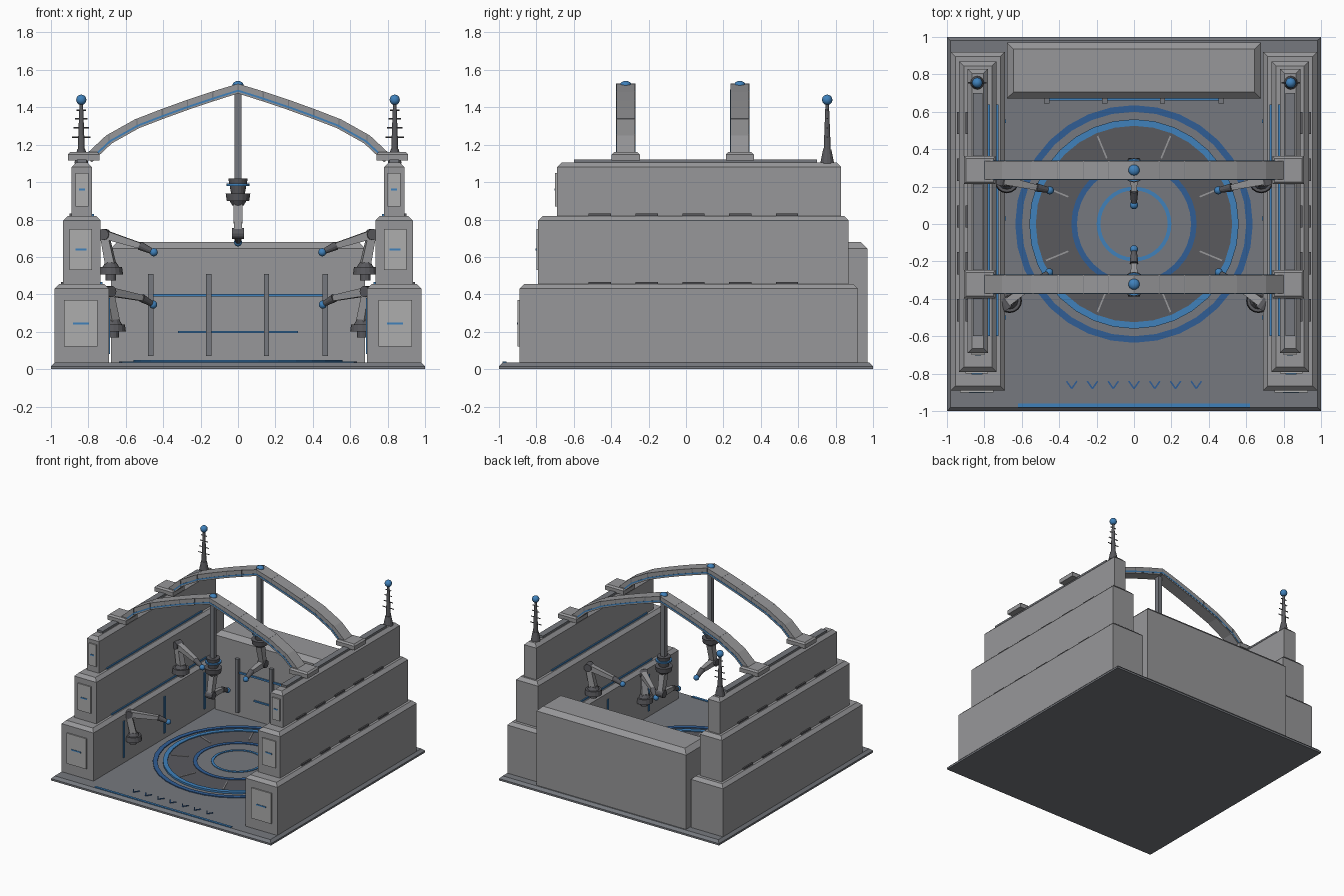
import bpy, bmesh, math
from mathutils import Vector, Matrix

if "Cube" in bpy.data.objects:
    bpy.data.objects.remove(bpy.data.objects["Cube"])


def material(name, rgb):
    m = bpy.data.materials.new(name)
    m.diffuse_color = (*rgb, 1)
    m.use_nodes = True
    m.node_tree.nodes["Principled BSDF"].inputs["Base Color"].default_value = m.diffuse_color
    return m


GREY = material("grey", (0.31, 0.31, 0.32))
LIGHT = material("light_grey", (0.42, 0.42, 0.42))
FLOOR = material("floor_grey", (0.18, 0.19, 0.21))
DARK = material("dark_grey", (0.10, 0.10, 0.11))
BLUE = material("blue", (0.05, 0.22, 0.50))
NAVY = material("deep_blue", (0.03, 0.11, 0.30))


def finish(name, bm, mat, smooth=False):
    bmesh.ops.recalc_face_normals(bm, faces=bm.faces)
    me = bpy.data.meshes.new(name)
    bm.to_mesh(me)
    bm.free()
    me.materials.append(mat)
    for p in me.polygons:
        p.use_smooth = smooth
    ob = bpy.data.objects.new(name, me)
    bpy.context.collection.objects.link(ob)
    return ob


def loft(name, rings, mat, closed=False):
    """Skin a list of equal point loops; cap the ends unless closed."""
    bm = bmesh.new()
    vs = [[bm.verts.new(p) for p in r] for r in rings]
    n = len(vs[0])
    pairs = list(zip(vs, vs[1:])) + ([(vs[-1], vs[0])] if closed else [])
    for a, b in pairs:
        for i in range(n):
            j = (i + 1) % n
            bm.faces.new((a[i], a[j], b[j], b[i]))
    if not closed:
        bm.faces.new(vs[0])
        bm.faces.new(vs[-1])
    return finish(name, bm, mat)


def block(name, x, y, z, mat, c=0):
    """Box given by ranges, with an optional chamfer around its top."""
    x, y = sorted(x), sorted(y)

    def rect(i, h):
        return [(x[0] + i, y[0] + i, h), (x[1] - i, y[0] + i, h),
                (x[1] - i, y[1] - i, h), (x[0] + i, y[1] - i, h)]
    rings = [rect(0, z[0]), rect(0, z[1] - c)] + ([rect(c, z[1])] if c else [])
    return loft(name, rings, mat)


def rod(name, p, q, r1, r2, mat, n=12):
    """Tapered bar between two points; four sides give a square beam."""
    p, q = Vector(p), Vector(q)
    bm = bmesh.new()
    rot = (q - p).to_track_quat('Z', 'Y').to_matrix().to_4x4()
    turn = Matrix.Rotation(math.pi / 4 if n == 4 else 0, 4, 'Z')
    bmesh.ops.create_cone(bm, cap_ends=True, segments=n, radius1=r1, radius2=r2,
                          depth=(q - p).length,
                          matrix=Matrix.Translation((p + q) / 2) @ rot @ turn)
    return finish(name, bm, mat)


def ball(name, p, r, mat=BLUE, flat=1):
    bm = bmesh.new()
    bmesh.ops.create_uvsphere(bm, u_segments=14, v_segments=8, radius=r,
                              matrix=Matrix.Translation(p) @ Matrix.Diagonal((1, 1, flat, 1)))
    return finish(name, bm, mat, True)


def ring(name, r0, r1, z0, z1, mat, n=32):
    loops = []
    for i in range(n):
        a = 2 * math.pi * i / n
        loops.append([(r * math.cos(a), r * math.sin(a), z)
                      for r, z in ((r0, z0), (r1, z0), (r1, z1), (r0, z1))])
    return loft(name, loops, mat, closed=True)


def robot(name, base, aim, up, tip):
    """Jointed arm; aim is the horizontal direction, up is +1 or -1."""
    d = Vector((aim[0], aim[1], 0)).normalized()
    side = Vector((-d.y, d.x, 0))

    def P(u, w):
        return Vector(base) + d * u + Vector((0, 0, up * w))
    tu, tw = tip
    wrist = P(tu - 0.075, tw - 0.035 * (-1 if up > 0 else 1))
    elbow = P(-0.035, 0.215)
    rod(name + "_mount", P(0, -0.03), P(0, 0), 0.028, 0.028, DARK)
    rod(name + "_turntable", P(0, 0), P(0, 0.04), 0.066, 0.06, DARK, 16)
    rod(name + "_shoulder", P(0, 0.04), P(0, 0.065), 0.045, 0.03, DARK)
    rod(name + "_lower_link", P(0, 0.05), elbow, 0.036, 0.03, GREY, 4)
    rod(name + "_elbow", elbow - side * 0.032, elbow + side * 0.032, 0.03, 0.03, DARK)
    rod(name + "_forearm", elbow, wrist, 0.033, 0.022, GREY, 4)
    rod(name + "_wrist", wrist, P(tu, tw), 0.023, 0.014, DARK)
    ball(name + "_tip", P(tu, tw), 0.022)


# Base plate and floor rings
block("base_plate", (-1, 1), (-1, 1), (0, 0.035), FLOOR, 0.02)
ring("floor_outer_ring", 0.60, 0.635, 0.03, 0.042, NAVY)
ring("floor_bright_ring", 0.525, 0.56, 0.03, 0.050, BLUE)
ring("floor_dark_track", 0.335, 0.525, 0.03, 0.043, DARK)
ring("floor_inner_ring", 0.305, 0.335, 0.03, 0.048, NAVY)
rod("floor_centre_disc", (0, 0, 0.03), (0, 0, 0.043), 0.305, 0.305, FLOOR, 32)
ring("floor_core_ring", 0.18, 0.20, 0.03, 0.048, BLUE)
for k in range(8):
    a = math.radians(22.5 + 45 * k)
    c, s = math.cos(a), math.sin(a)
    rod("floor_spoke", (0.38 * c, 0.38 * s, 0.043), (0.51 * c, 0.51 * s, 0.043), 0.006, 0.006, GREY, 4)

# Entrance strip and arrow marks
block("entrance_strip", (-0.62, 0.62), (-0.98, -0.96), (0.03, 0.041), BLUE)
for k in range(7):
    x = (k - 3) * 0.111
    for s in (-1, 1):
        rod("arrow_mark", (x, -0.88, 0.036), (x + s * 0.028, -0.84, 0.036), 0.006, 0.006, NAVY, 4)

# Rear wall with ribs and light lines
block("rear_wall", (-0.68, 0.68), (0.67, 0.97), (0.03, 0.68), GREY, 0.035)
for x in (-0.467, -0.157, 0.153, 0.467):
    block("rear_rib", (x - 0.014, x + 0.014), (0.645, 0.68), (0.07, 0.51), FLOOR)
block("rear_light_upper", (-0.46, 0.46), (0.66, 0.68), (0.388, 0.402), BLUE)
block("rear_light_lower", (-0.32, 0.32), (0.66, 0.68), (0.193, 0.205), BLUE)

# Stepped side walls: x range, y range, z range, panel x, panel z
TIERS = [
    ((0.69, 0.98), (-0.89, 0.92), (0.03, 0.455), (0.75, 0.93), (0.12, 0.37)),
    ((0.735, 0.935), (-0.79, 0.87), (0.44, 0.82), (0.78, 0.90), (0.53, 0.75)),
    ((0.78, 0.89), (-0.69, 0.83), (0.80, 1.105), (0.80, 0.868), (0.87, 1.05)),
]
for s in (-1, 1):
    for i, (x, y, z, px, pz) in enumerate(TIERS):
        sx = [s * v for v in x]
        block("wall_tier", sx, y, z, GREY, 0.025)
        block("end_panel", [s * v for v in px], (y[0] - 0.01, y[0] + 0.01), pz, LIGHT)
        m, zc = sum(px) / 2, sum(pz) / 2
        w = (px[1] - px[0]) * 0.24
        block("end_light", (s * (m - w), s * (m + w)), (y[0] - 0.014, y[0]), (zc - 0.005, zc + 0.005), BLUE)
        if i < 2:
            # ledge vents outside, light line inside
            nx = TIERS[i + 1][0]
            for k in range(5):
                yc = 0.04 + (k - 2) * 0.25
                block("ledge_vent", (s * (nx[1] - 0.01), s * (nx[1] + 0.012)), (yc - 0.06, yc + 0.06),
                      (z[1] - 0.01, z[1] + 0.012), DARK)
            block("ledge_light", (s * (nx[0] - 0.01), s * (nx[0] + 0.01)), (-0.6, 0.64),
                  (z[1] - 0.01, z[1] + 0.01), BLUE)
    for y in (-0.5, 0.03, 0.55):
        block("inner_light", (s * 0.684, s * 0.70), (y - 0.01, y + 0.01), (0.08, 0.38), BLUE)
    block("top_rail", (s * 0.81, s * 0.862), (-0.60, 0.70), (1.09, 1.122), FLOOR)

    # Antenna at the rear of each wall
    ax, ay = s * 0.838, 0.755
    rod("antenna_base", (ax, ay, 1.10), (ax, ay, 1.175), 0.037, 0.022, DARK)
    rod("antenna_mast", (ax, ay, 1.17), (ax, ay, 1.43), 0.019, 0.009, DARK)
    ball("antenna_ball", (ax, ay, 1.44), 0.028)
    for h, w in ((1.24, 0.05), (1.29, 0.042), (1.34, 0.033), (1.385, 0.025)):
        rod("antenna_bar", (ax - w, ay, h), (ax + w, ay, h), 0.004, 0.004, DARK, 6)

    # Wall-mounted robot arms
    robot("upper_arm", (s * 0.68, 0.23, 0.505), (-s * 0.23, -0.05), 1, (0.235, 0.12))
    robot("lower_arm", (s * 0.665, -0.41, 0.20), (-s * 0.21, 0.15), 1, (0.26, 0.145))

# Roof arches with feet, light strips, and hanging robot arms
half = [(0.80, 1.125), (0.69, 1.228), (0.54, 1.312), (0.405, 1.364),
        (0.27, 1.413), (0.135, 1.458)]
path = [Vector(p) for p in half + [(0, 1.50)]] + [Vector((-x, z)) for x, z in reversed(half)]


def sweep(name, yc, width, lo, hi, mat):
    loops = []
    for i, p in enumerate(path):
        t = path[min(i + 1, len(path) - 1)] - path[max(i - 1, 0)]
        n = Vector((t.y, -t.x)).normalized()
        n = n if n.y > 0 else -n
        a, b = p + n * lo, p + n * hi
        loops.append([(a.x, yc - width, a.y), (a.x, yc + width, a.y),
                      (b.x, yc + width, b.y), (b.x, yc - width, b.y)])
    loft(name, loops, mat)


for yc, d in ((-0.322, 1), (0.288, -1)):
    sweep("arch_beam", yc, 0.05, -0.026, 0.026, GREY)
    sweep("arch_light", yc, 0.052, -0.016, -0.006, BLUE)
    for p in path[1:-1]:
        block("arch_seam", (p.x - 0.003, p.x + 0.003), (yc - 0.051, yc + 0.051), (p.y - 0.024, p.y + 0.027), FLOOR)
    for s in (-1, 1):
        block("arch_foot", (s * 0.74, s * 0.91), (yc - 0.075, yc + 0.075), (1.115, 1.16), GREY, 0.012)
    ball("arch_cap", (0, yc, 1.52), 0.03, BLUE, 0.7)
    rod("hanging_pole", (0, yc, 1.48), (0, yc, 1.01), 0.026, 0.026, FLOOR, 4)
    rod("hanging_hub", (0, yc, 1.02), (0, yc, 0.935), 0.052, 0.036, DARK, 16)
    rod("hanging_light", (0, yc, 0.992), (0, yc, 0.98), 0.062, 0.062, BLUE, 16)
    robot("hanging_arm", (0, yc, 0.94), (0, d), -1, (0.187, 0.262))
